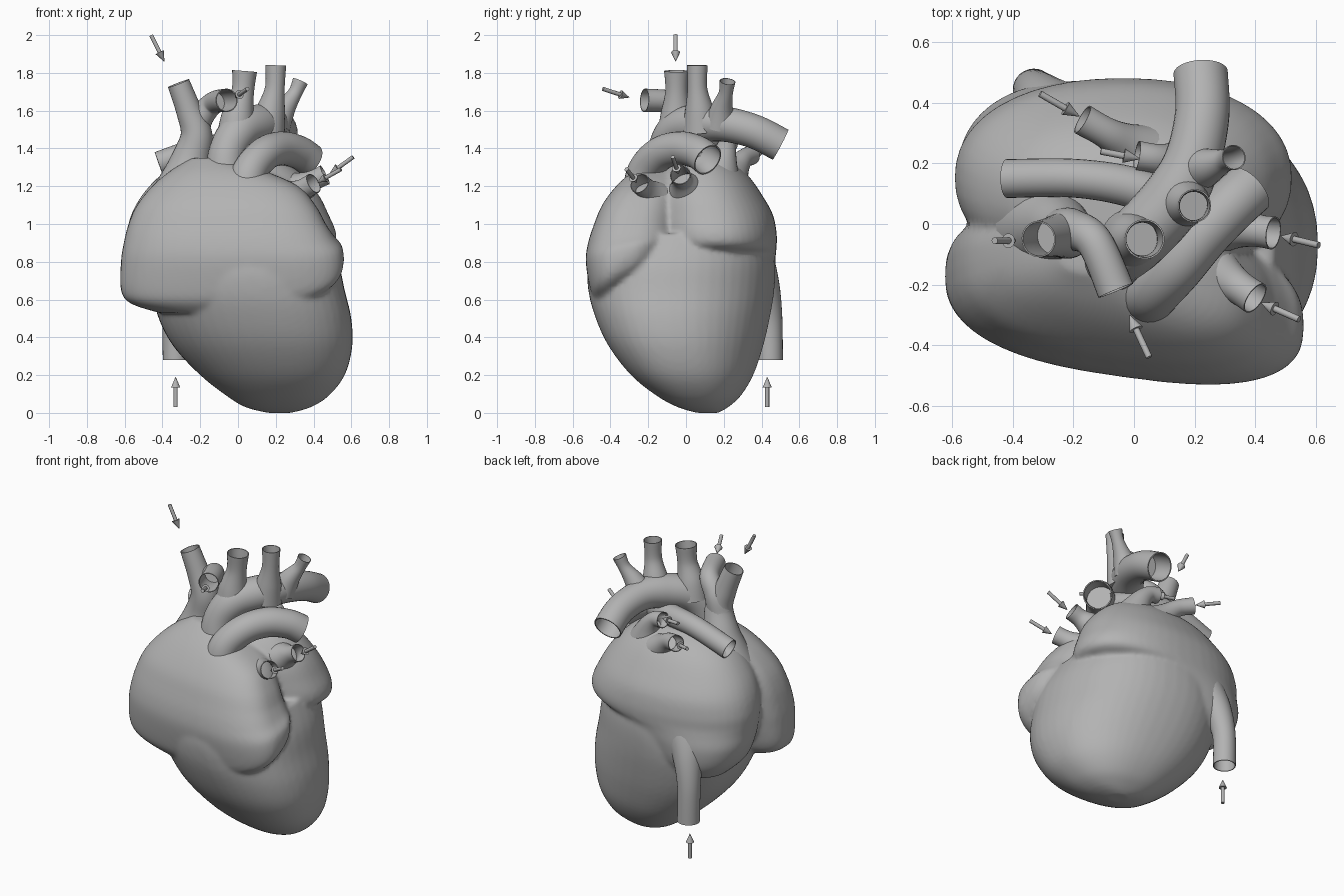
import bpy
import bmesh
import math
from mathutils import Vector

cube = bpy.data.objects.get("Cube")
if cube:
    bpy.data.objects.remove(cube, do_unlink=True)


def make_material(name, colour):
    material = bpy.data.materials.new(name)
    material.use_nodes = True
    material.diffuse_color = colour
    material.node_tree.nodes["Principled BSDF"].inputs["Base Color"].default_value = colour
    return material


grey = make_material("plain grey", (0.45, 0.45, 0.45, 1))


def finish(name, bm):
    """Turn a bmesh into a smooth shaded object in plain grey."""
    bmesh.ops.recalc_face_normals(bm, faces=bm.faces)
    mesh = bpy.data.meshes.new(name)
    bm.to_mesh(mesh)
    bm.free()
    mesh.materials.append(grey)
    obj = bpy.data.objects.new(name, mesh)
    bpy.context.collection.objects.link(obj)
    bpy.ops.object.select_all(action="DESELECT")
    obj.select_set(True)
    bpy.context.view_layer.objects.active = obj
    bpy.ops.object.shade_smooth_by_angle(angle=math.radians(50))
    return obj


def skin(bm, rings):
    """Bridge equal rings of points and close both ends."""
    loops = [[bm.verts.new(point) for point in ring] for ring in rings]
    for low, high in zip(loops, loops[1:]):
        for i in range(len(low)):
            j = i - 1
            bm.faces.new((low[j], low[i], high[i], high[j]))
    bm.faces.new(loops[0])
    bm.faces.new(loops[-1])


def blend(points, steps):
    """Smooth curve through points of any dimension."""
    padded = [points[0], *points, points[-1]]
    result = []
    for a, b, c, d in zip(padded, padded[1:], padded[2:], padded[3:]):
        for step in range(steps):
            t = step / steps
            result.append([
                q + t * (r - p) / 2
                + t * t * (2 * p - 5 * q + 4 * r - s) / 2
                + t ** 3 * (3 * q - p - 3 * r + s) / 2
                for p, q, r, s in zip(a, b, c, d)])
    return result + [list(points[-1])]


def chamber(bm, sections, power=2.0, shear=0.0, lean=0.0, sides=48):
    """Loft of rounded slices, each given as z, left, right, front, back.
    Lean lifts the rear of the lower rim on the +x side."""
    rings = []
    for z, left, right, front, back in blend(sections, 5):
        ring = []
        for i in range(sides):
            angle = math.tau * i / sides
            c, s = math.cos(angle), math.sin(angle)
            dx = math.copysign(abs(c) ** (2 / power), c) * (right - left) / 2
            dy = math.copysign(abs(s) ** (2 / power), s) * (back - front) / 2
            x = (left + right) / 2 + dx
            lift = lean * max(x, 0) * max(1 - z, 0) * (dy + (back - front) / 2)
            ring.append((x, (front + back) / 2 + dy + shear * dx, z + lift))
        rings.append(ring)
    skin(bm, rings)


def vessel(name, path, depth=0.17, wall=0.92, sides=28):
    """Tube along x, y, z, radius points with a hollow far end."""
    samples = blend(path, 8)
    centres = [Vector(p[:3]) for p in samples]
    side = Vector((0.31, 0.83, 0.47))
    frames = []
    for i, centre in enumerate(centres):
        ahead = centres[min(i + 1, len(centres) - 1)] - centres[max(i - 1, 0)]
        ahead.normalize()
        side = (side - ahead * side.dot(ahead)).normalized()
        frames.append((centre, side.copy(), ahead.cross(side), samples[i][3]))

    def ring(frame, scale):
        centre, u, v, radius = frame
        return [centre + (u * math.cos(a) + v * math.sin(a)) * radius * scale
                for a in (math.tau * k / sides for k in range(sides))]

    rings = [ring(frame, 1) for frame in frames]
    for frame in reversed(frames):
        if (frame[0] - centres[-1]).length <= depth:
            rings.append(ring(frame, wall))
    bm = bmesh.new()
    skin(bm, rings)
    return finish(name, bm)


def arrow(name, tail, tip, shaft=0.011, head=0.024):
    """Flow arrow: slim rod with a cone on its tip."""
    tail, tip = Vector(tail), Vector(tip)
    along = (tip - tail).normalized()
    neck = tip - along * 0.055
    u = along.orthogonal().normalized()
    v = along.cross(u)
    rings = []
    for centre, radius in ((tail, shaft), (neck, shaft), (neck, head), (tip, 0.001)):
        rings.append([centre + (u * math.cos(a) + v * math.sin(a)) * radius
                      for a in (math.tau * k / 16 for k in range(16))])
    bm = bmesh.new()
    skin(bm, rings)
    finish(name, bm)


# Heart body: ventricles, front mass and atria fused into one soft mass
body = bmesh.new()
ventricles = [
    (0, .16, .28, .06, .17), (.03, .04, .385, -.04, .22), (.09, -.06, .48, -.15, .285),
    (.2, -.2, .565, -.285, .35), (.35, -.34, .605, -.4, .4), (.5, -.42, .6, -.47, .435),
    (.65, -.45, .565, -.51, .46), (.8, -.42, .53, -.51, .465), (.95, -.3, .46, -.44, .44)]
front_mass = [
    (.53, -.42, .3, -.4, -.1), (.58, -.57, .46, -.45, -.06), (.65, -.62, .55, -.48, -.03),
    (.8, -.62, .555, -.505, .01), (.9, -.605, .51, -.495, .03), (1, -.58, .465, -.465, .04),
    (1.1, -.535, .41, -.425, .04), (1.2, -.455, .32, -.355, .04), (1.28, -.36, .14, -.27, .03),
    (1.35, -.25, -.1, -.16, .02)]
atria = [
    (.54, -.44, -.1, .08, .4), (.63, -.53, .06, -.05, .45), (.74, -.575, .18, -.1, .47),
    (.83, -.585, .36, -.15, .475), (.88, -.59, .5, -.17, .48), (.95, -.59, .52, -.18, .48),
    (1.05, -.565, .48, -.19, .46), (1.15, -.51, .43, -.18, .405), (1.25, -.42, .35, -.14, .335),
    (1.32, -.31, .26, -.08, .26), (1.36, -.2, .15, -.02, .18)]
chamber(body, ventricles, power=2.25, shear=-.13)
chamber(body, front_mass, power=2.7, shear=-.14, lean=2.4)
chamber(body, atria, power=2.2)
heart = finish("heart_body", body)
fuse = heart.modifiers.new("fuse", "REMESH")
fuse.mode = "VOXEL"
fuse.voxel_size = 0.014
fuse.use_smooth_shade = True
soften = heart.modifiers.new("soften", "SMOOTH")
soften.factor = 0.5
soften.iterations = 6

# Great arteries
vessel("aorta", [
    (-.06, -.12, 1.15, .12), (-.06, -.11, 1.36, .1), (.01, -.05, 1.49, .105),
    (.12, .07, 1.53, .105), (.19, .2, 1.53, .094), (.225, .36, 1.49, .09), (.22, .5, 1.42, .09)])
vessel("first_arch_branch", [
    (-.01, -.05, 1.48, .1), (.0, -.05, 1.58, .085), (.025, -.05, 1.7, .06), (.035, -.05, 1.81, .066)])
vessel("second_arch_branch", [
    (.15, .08, 1.5, .1), (.175, .07, 1.61, .075), (.195, .06, 1.72, .052), (.2, .06, 1.84, .055)])
vessel("third_arch_branch", [
    (.2, .18, 1.53, .085), (.245, .19, 1.61, .06), (.3, .21, 1.69, .038), (.33, .22, 1.755, .042)])
vessel("pulmonary_trunk", [
    (.04, -.22, 1.12, .12), (.06, -.22, 1.27, .095), (.14, -.14, 1.37, .09),
    (.23, -.03, 1.4, .09), (.32, .06, 1.38, .088), (.38, .115, 1.34, .088)])
vessel("right_pulmonary_artery", [
    (.2, .02, 1.38, .07), (.03, .11, 1.41, .068), (-.18, .15, 1.4, .064), (-.42, .15, 1.32, .064)])

# Great veins
vessel("upper_vena_cava", [
    (-.29, 0, 1.15, .17), (-.25, -.01, 1.33, .11), (-.22, -.03, 1.47, .085),
    (-.26, -.04, 1.6, .068), (-.315, -.05, 1.745, .06)])
vessel("upper_vena_cava_branch", [
    (-.23, -.02, 1.46, .075), (-.2, -.02, 1.56, .068), (-.13, -.06, 1.64, .06), (-.06, -.22, 1.655, .062)])
vessel("lower_vena_cava", [
    (-.2, .22, .95, .16), (-.25, .33, .8, .14), (-.3, .405, .67, .092),
    (-.33, .44, .5, .07), (-.33, .445, .28, .068)])

# Lung veins
vessel("left_upper_lung_vein", [
    (.2, .03, 1.12, .16), (.33, 0, 1.19, .09), (.4, -.02, 1.23, .056), (.46, -.03, 1.26, .055)])
vessel("left_lower_lung_vein", [
    (.16, -.08, 1.06, .15), (.27, -.16, 1.14, .09), (.34, -.205, 1.18, .058), (.4, -.245, 1.215, .056)])
vessel("right_outer_lung_vein", [
    (.08, .2, 1.18, .14), (-.02, .26, 1.28, .075), (-.09, .3, 1.34, .052), (-.17, .345, 1.365, .052)])
vessel("right_inner_lung_vein", [
    (.16, .17, 1.24, .12), (.12, .2, 1.35, .07), (.07, .215, 1.41, .05), (.01, .225, 1.425, .05)])

# Flow arrows
arrow("upper_cava_arrow", (-.46, -.055, 2), (-.39, -.055, 1.86))
arrow("cava_branch_arrow", (.05, -.44, 1.715), (-.015, -.3, 1.67))
arrow("lower_cava_arrow", (-.33, .43, .03), (-.33, .43, .19))
arrow("left_upper_vein_arrow", (.61, -.07, 1.355), (.485, -.04, 1.265))
arrow("left_lower_vein_arrow", (.545, -.315, 1.29), (.42, -.26, 1.22))
arrow("right_outer_vein_arrow", (-.31, .43, 1.4), (-.18, .355, 1.37))
arrow("right_inner_vein_arrow", (-.11, .24, 1.44), (.02, .215, 1.43))
